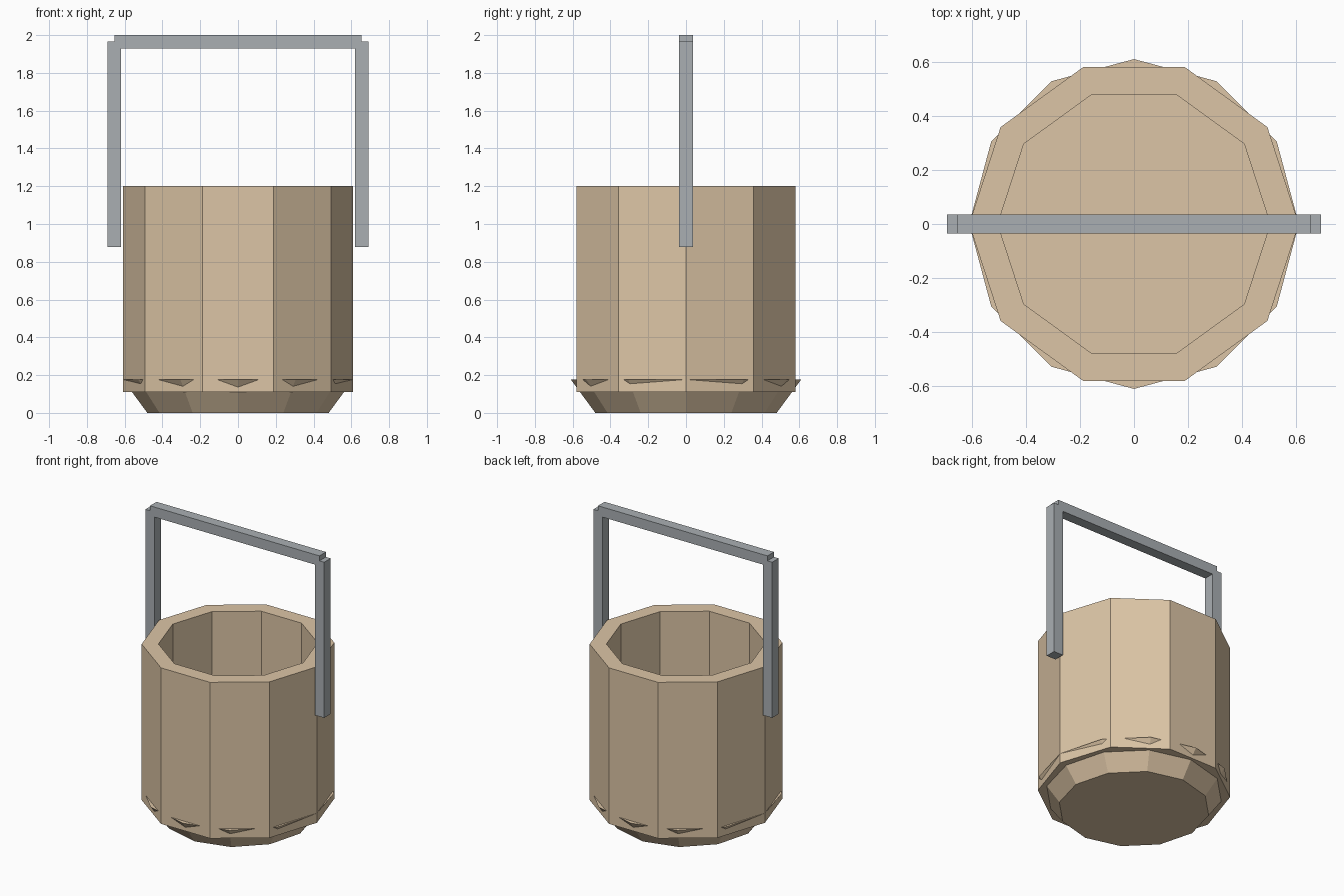
import bpy, bmesh
from math import cos, sin, tau
from mathutils import Vector

if "Cube" in bpy.data.objects:
    bpy.data.objects.remove(bpy.data.objects["Cube"])


def material(name, rgb):
    m = bpy.data.materials.new(name)
    m.diffuse_color = (*rgb, 1)
    m.use_nodes = True
    m.node_tree.nodes["Principled BSDF"].inputs["Base Color"].default_value = m.diffuse_color
    return m


wood = material("wood", (0.72, 0.56, 0.38))
iron = material("iron", (0.40, 0.43, 0.45))


def finish(name, bm, mat):
    bmesh.ops.recalc_face_normals(bm, faces=bm.faces)
    me = bpy.data.meshes.new(name)
    bm.to_mesh(me)
    bm.free()
    me.materials.append(mat)
    ob = bpy.data.objects.new(name, me)
    bpy.context.collection.objects.link(ob)
    return ob


def ring(bm, n, r, z):
    return [bm.verts.new((r * cos(tau * i / n), r * sin(tau * i / n), z)) for i in range(n)]


def bridge(bm, a, b):
    n = len(a)
    for i in range(n):
        j = (i + 1) % n
        bm.faces.new((a[i], a[j], b[j], b[i]))


def box(name, lo, hi, mat):
    lo, hi = Vector(lo), Vector(hi)
    bm = bmesh.new()
    bmesh.ops.create_cube(bm, size=1)
    for v in bm.verts:
        v.co = (lo + hi) / 2 + v.co * (hi - lo)
    return finish(name, bm, mat)


# Ten-sided hollow bucket wall
bm = bmesh.new()
rings = [ring(bm, 10, r, z) for r, z in
         ((0.61, 0.11), (0.61, 1.2), (0.504, 1.2), (0.504, 0.11))]
for k in range(4):
    bridge(bm, rings[k], rings[(k + 1) % 4])
finish("bucket_wall", bm, wood)

# Twelve-sided tapered base, its top forms the floor
bm = bmesh.new()
low, top = ring(bm, 12, 0.48, 0), ring(bm, 12, 0.61, 0.177)
bridge(bm, low, top)
bm.faces.new(low)
bm.faces.new(top)
finish("bucket_base", bm, wood)

# Square-bar handle: two uprights and a crossbar
t = 0.036
for side, x in (("left", -0.655), ("right", 0.655)):
    box("handle_upright_" + side, (x - t, -t, 0.878), (x + t, t, 1.965), iron)
box("handle_crossbar", (-0.655, -t, 1.93), (0.655, t, 2.0), iron)
